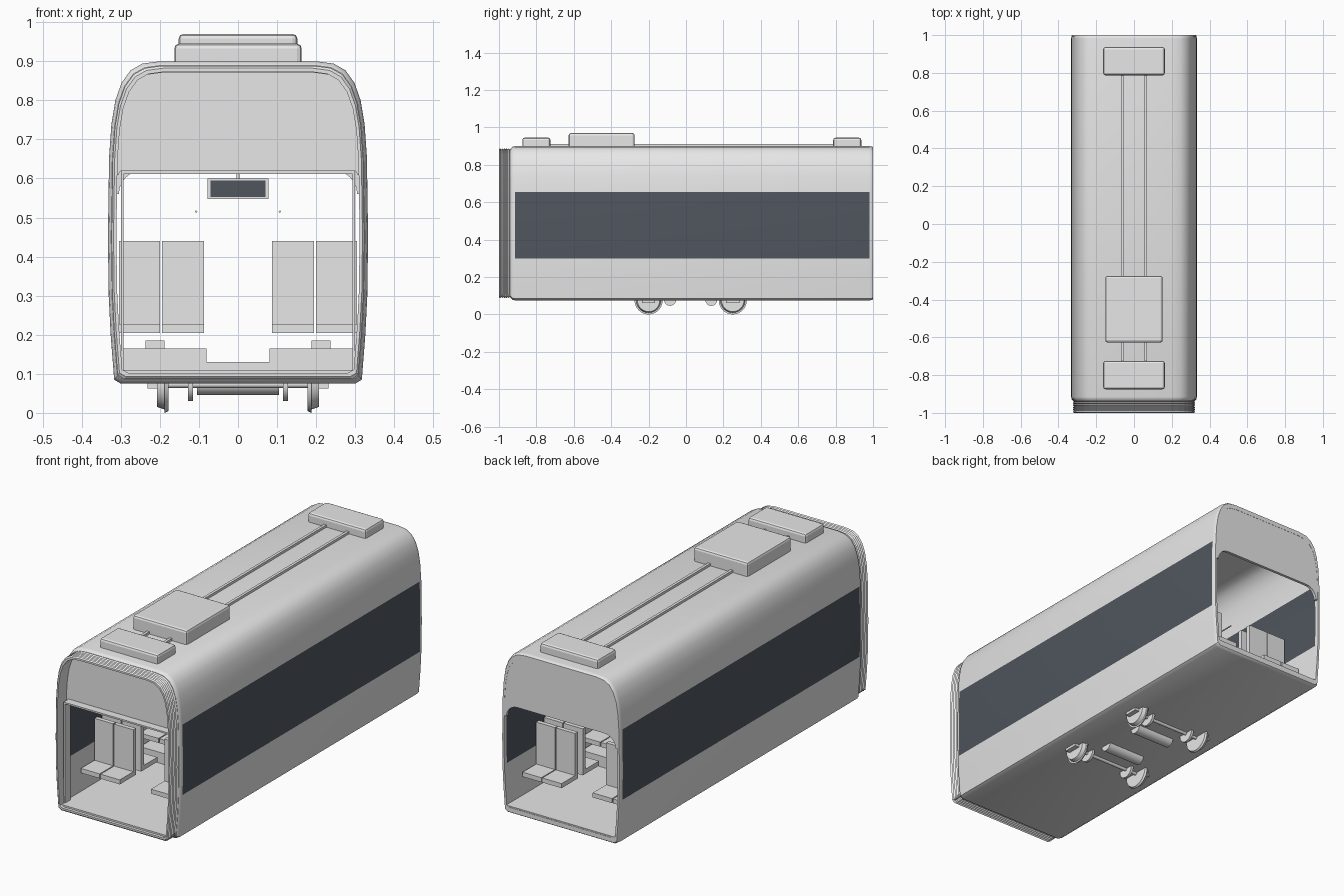
import bpy, bmesh, math
from mathutils import Matrix, Vector

cube = bpy.data.objects.get("Cube")
if cube:
    bpy.data.objects.remove(cube, do_unlink=True)


def make_material(name, color):
    mat = bpy.data.materials.new(name)
    mat.use_nodes = True
    mat.diffuse_color = color
    mat.node_tree.nodes["Principled BSDF"].inputs["Base Color"].default_value = color
    return mat


GREY = make_material("light grey", (0.8, 0.8, 0.8, 1))
GLASS = make_material("dark glass", (0.08, 0.094, 0.113, 1))


def finish(name, bm, mats=(GREY,), smooth=False):
    bmesh.ops.recalc_face_normals(bm, faces=bm.faces[:])
    mesh = bpy.data.meshes.new(name)
    bm.to_mesh(mesh)
    bm.free()
    for mat in mats:
        mesh.materials.append(mat)
    obj = bpy.data.objects.new(name, mesh)
    bpy.context.collection.objects.link(obj)
    if smooth:
        bpy.ops.object.select_all(action='DESELECT')
        obj.select_set(True)
        bpy.context.view_layer.objects.active = obj
        bpy.ops.object.shade_smooth_by_angle(angle=math.radians(35))
    return obj


def box(name, x, y, z, mat=GREY, bevel=0):
    """Box given by its (min, max) range along each axis."""
    bm = bmesh.new()
    size = [r[1] - r[0] for r in (x, y, z)]
    mid = [(r[0] + r[1]) / 2 for r in (x, y, z)]
    bmesh.ops.create_cube(bm, size=1, matrix=Matrix.Translation(mid) @ Matrix.Diagonal((*size, 1)))
    if bevel:
        top = [e for e in bm.edges if all(v.co.z > mid[2] for v in e.verts)
               or abs(e.verts[0].co.z - e.verts[1].co.z) > size[2] / 2]
        bmesh.ops.bevel(bm, geom=top, offset=bevel, segments=2, affect='EDGES', profile=0.5)
    return finish(name, bm, (mat,))


def cylinder(name, start, end, r1, r2=None, sides=32):
    bm = bmesh.new()
    a, b = Vector(start), Vector(end)
    turn = (b - a).to_track_quat('Z', 'Y').to_matrix().to_4x4()
    bmesh.ops.create_cone(bm, cap_ends=True, segments=sides, radius1=r1,
                          radius2=r1 if r2 is None else r2, depth=(b - a).length,
                          matrix=Matrix.Translation((a + b) / 2) @ turn)
    return finish(name, bm, smooth=True)


# Half cross-section of the car, floor to roof
HALF = [(0.30, 0.075), (0.317, 0.085), (0.326, 0.2), (0.331, 0.30), (0.333, 0.45),
        (0.330, 0.655), (0.324, 0.74), (0.314, 0.80), (0.298, 0.845), (0.275, 0.877),
        (0.245, 0.894), (0.2, 0.9)]
OUTLINE = HALF + [(-x, z) for x, z in reversed(HALF)]
MID_Z = 0.4875


def ring(y, sx=1, sz=None):
    sz = sx if sz is None else sz
    return [(x * sx, y, MID_Z + (z - MID_Z) * sz) for x, z in OUTLINE]


def tube(rings):
    """Closed sleeve whose rings run along the outside and back along the inside."""
    bm = bmesh.new()
    loops = [[bm.verts.new(p) for p in r] for r in rings]
    n = len(OUTLINE)
    for a, b in zip(loops, loops[1:] + loops[:1]):
        for i in range(n):
            j = (i + 1) % n
            bm.faces.new((a[i], a[j], b[j], b[i]))
    return bm


# Body shell with window bands on both sides
shell = tube([ring(-0.935, 0.975), ring(-0.928, 0.992), ring(-0.915), ring(0.98),
              ring(0.994, 0.996), ring(1, 0.985),
              ring(1, 0.955, 0.93), ring(0.98, 0.955, 0.93),
              ring(-0.915, 0.955, 0.93), ring(-0.935, 0.955, 0.93)])
for f in shell.faces:
    c = f.calc_center_median()
    if 0.3 < c.z < 0.655 and abs(c.x) > 0.28 and abs(c.y) < 0.5:
        f.material_index = 1
finish("body_shell", shell, (GREY, GLASS), smooth=True)

# Folded gangway bellows
RIBS = 6
folds = []
for i in range(RIBS * 2 + 1):
    folds.append(ring(-1 + 0.07 * i / (RIBS * 2), 0.972 if i % 2 else 0.957))
finish("gangway_bellows", tube(folds + [ring(-0.93, 0.935), ring(-1, 0.935)]))


# End panels above the gangway openings
def header(name, y0, y1, radius):
    half = []
    for i in range(7):
        a = math.pi / 2 * i / 6
        half.append((0.305 - radius + radius * math.sin(a), 0.62 - radius + radius * math.cos(a)))
    half.append((0.317, 0.62 - radius))
    half += [(x * 0.96, MID_Z + (z - MID_Z) * 0.94) for x, z in HALF if z > 0.63]
    pts = half + [(-x, z) for x, z in reversed(half)]
    bm = bmesh.new()
    face = bm.faces.new([bm.verts.new((x, y0, z)) for x, z in pts])
    out = bmesh.ops.extrude_face_region(bm, geom=[face])
    bmesh.ops.translate(bm, vec=(0, y1 - y0, 0),
                        verts=[v for v in out["geom"] if isinstance(v, bmesh.types.BMVert)])
    bmesh.ops.triangulate(bm, faces=[f for f in bm.faces if len(f.verts) > 4])
    return finish(name, bm)


header("rear_header", 0.985, 0.999, 0.06)
header("front_header", -0.925, -0.912, 0.01)
box("front_lip", (-0.30, 0.30), (-0.965, -0.92), (0.612, 0.62))
box("floor", (-0.305, 0.305), (-0.985, 0.998), (0.095, 0.11))

# Roof equipment
box("front_roof_unit", (-0.163, 0.163), (-0.875, -0.725), (0.895, 0.945), bevel=0.012)
box("rear_roof_unit", (-0.163, 0.163), (0.787, 0.937), (0.895, 0.945), bevel=0.012)
box("main_roof_unit", (-0.152, 0.152), (-0.627, -0.275), (0.895, 0.97), bevel=0.012)
for x in (-0.063, 0.063):
    box("roof_conduit", (x - 0.007, x + 0.007), (-0.73, 0.79), (0.895, 0.912))

# Raised aisle between the wheel wells
box("aisle_step", (-0.08, 0.08), (-0.36, 0.41), (0.11, 0.13))


def span(side, a, b):
    return tuple(sorted((side * a, side * b)))


for s in (-1, 1):
    box("door_post", span(s, 0.293, 0.30), (-0.965, -0.92), (0.11, 0.615))
    box("wheel_well", span(s, 0.08, 0.296), (-0.36, 0.41), (0.11, 0.165))
    cylinder("grab_rail", (s * 0.107, -0.6, 0.515), (s * 0.107, 0.6, 0.515), 0.003, sides=8)

    # Back-to-back double seats
    for row in (-0.67, -0.2, 0.25, 0.72):
        if abs(row) < 0.5:
            box("seat_pedestal", span(s, 0.188, 0.237), (row - 0.04, row + 0.04), (0.165, 0.185))
        for facing in (-1, 1):
            back = row + facing * 0.02
            for a, b in ((0.087, 0.195), (0.20, 0.305)):
                ys = sorted((back, back + facing * 0.13))
                box("seat_cushion", span(s, a, b), ys, (0.205, 0.228))
                ys = sorted((back, back + facing * 0.022))
                box("seat_back", span(s, a, b), ys, (0.228, 0.44))

# Hanging information screen
box("screen_frame", (-0.078, 0.078), (-0.012, 0.012), (0.548, 0.60))
for y in (-0.013, 0.013):
    box("screen_panel", (-0.071, 0.071), (y - 0.002, y + 0.002), (0.553, 0.595), GLASS)
cylinder("screen_rod", (0, 0, 0.598), (0, 0, 0.875), 0.004, sides=12)

# Running gear
for y in (-0.2, 0.25):
    cylinder("axle", (-0.19, y, 0.073), (0.19, y, 0.073), 0.009, sides=16)
    for s in (-1, 1):
        cylinder("wheel_flange", (s * 0.178, y, 0.075), (s * 0.188, y, 0.075), 0.07, 0.075)
        cylinder("wheel_tread", (s * 0.186, y, 0.075), (s * 0.207, y, 0.075), 0.067, 0.06)
        box("axle_box", span(s, 0.205, 0.232), (y - 0.035, y + 0.035), (0.062, 0.085))
        cylinder("brake_disc", (s * 0.115, y, 0.073), (s * 0.128, y, 0.073), 0.043)
for y in (-0.085, 0.135):
    cylinder("traction_motor", (-0.105, y, 0.078), (0.105, y, 0.078), 0.032)
